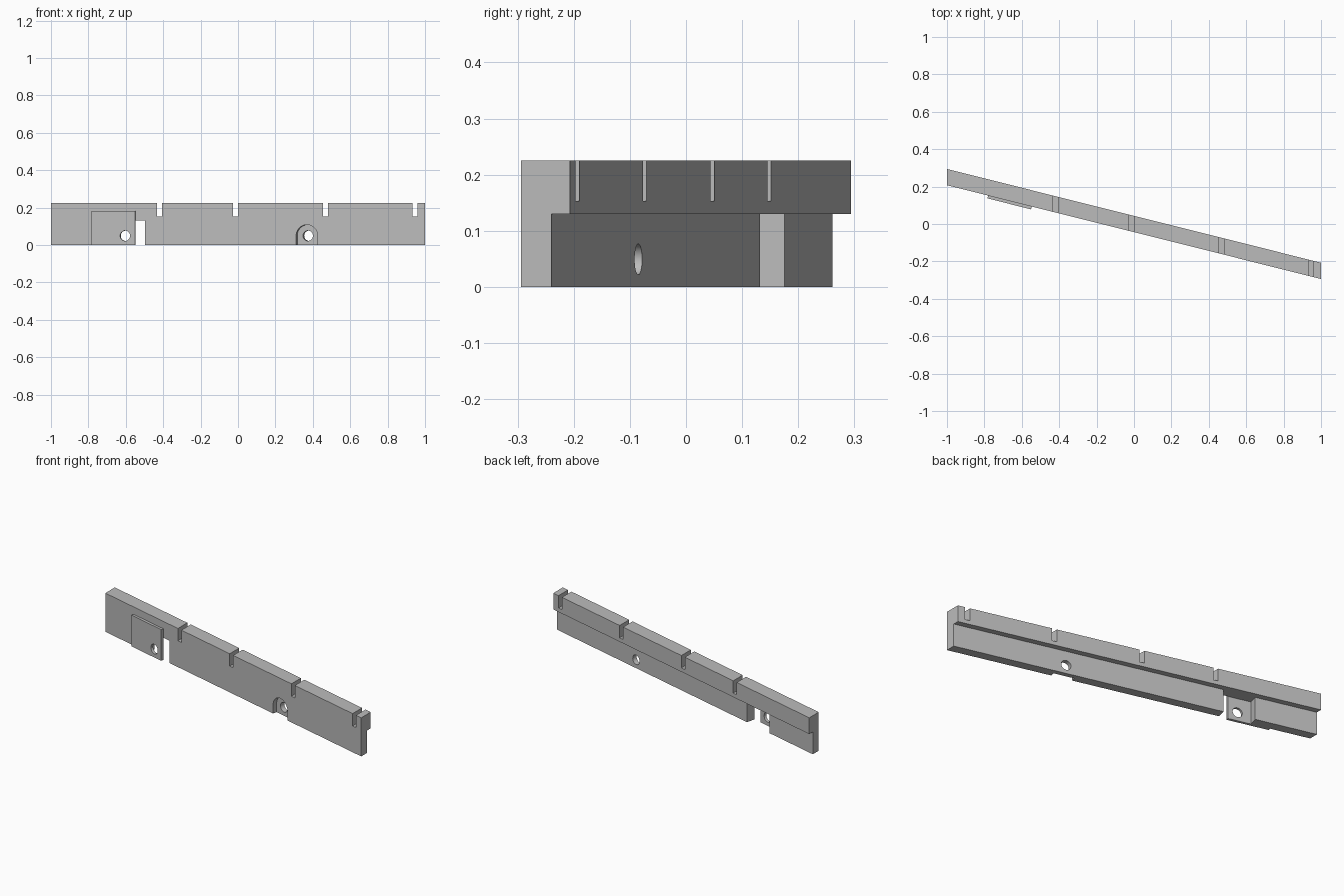
import bpy, bmesh, math
from mathutils import Matrix

cube = bpy.data.objects.get("Cube")
if cube:
    bpy.data.objects.remove(cube, do_unlink=True)

grey = bpy.data.materials.new("plain_grey")
grey.use_nodes = True
grey.diffuse_color = (0.5, 0.5, 0.5, 1)
grey.node_tree.nodes["Principled BSDF"].inputs["Base Color"].default_value = (0.5, 0.5, 0.5, 1)

SLOPE = 0.2505                      # the bar runs at a slant across x
ANGLE = math.atan(SLOPE)
TURN = Matrix.Rotation(-ANGLE, 4, 'Z')
FRONT = -0.0435 * math.cos(ANGLE)   # front face, measured along its normal
PLATE = 0.0155


def along(x):
    """Distance along the bar of the front-face point at world x."""
    return (x - FRONT * math.sin(ANGLE)) / math.cos(ANGLE)


def finish(bm, name, matrix):
    bmesh.ops.recalc_face_normals(bm, faces=bm.faces[:])
    bm.transform(matrix)
    mesh = bpy.data.meshes.new(name)
    bm.to_mesh(mesh)
    bm.free()
    mesh.materials.append(grey)
    obj = bpy.data.objects.new(name, mesh)
    bpy.context.collection.objects.link(obj)
    return obj


def prism(name, outline, depth, matrix=TURN):
    """Extrude a closed outline of 3D points by the depth vector."""
    bm = bmesh.new()
    face = bm.faces.new([bm.verts.new(p) for p in outline])
    ext = bmesh.ops.extrude_face_region(bm, geom=[face])
    verts = [g for g in ext["geom"] if isinstance(g, bmesh.types.BMVert)]
    bmesh.ops.translate(bm, verts=verts, vec=depth)
    return finish(bm, name, matrix)


def block(name, x0, x1, y0, y1, z0, z1, matrix=TURN):
    outline = [(x0, y0, z0), (x1, y0, z0), (x1, y0, z1), (x0, y0, z1)]
    return prism(name, outline, (0, y1 - y0, 0), matrix)


def arch(name, u, z, radius, y0, y1, start, end, steps, foot=None):
    """Round outline, or an arch with straight legs down to foot."""
    pts = []
    for i in range(steps + (foot is not None)):
        a = start + (end - start) * i / steps
        pts.append((u + radius * math.cos(a), y0, z + radius * math.sin(a)))
    if foot is not None:
        pts += [(u - radius, y0, foot), (u + radius, y0, foot)]
    return prism(name, pts, (0, y1 - y0, 0))


def cut(obj, cutter):
    cutter.hide_render = True
    mod = obj.modifiers.new("cut", 'BOOLEAN')
    mod.operation, mod.solver, mod.object = 'DIFFERENCE', 'EXACT', cutter
    bpy.context.view_layer.objects.active = obj
    bpy.ops.object.modifier_apply(modifier=mod.name)
    bpy.data.objects.remove(cutter, do_unlink=True)


# Bar: stepped section, swept along the slant with ends square to x
section = [(-0.0435, 0), (0.0105, 0), (0.0105, 0.13),
           (0.0435, 0.13), (0.0435, 0.225), (-0.0435, 0.225)]
bar = prism("slotted_bar", [(-1, v + SLOPE, z) for v, z in section],
            (2, -2 * SLOPE, 0), Matrix())

# Slots across the top edge
for x in (-0.4195, -0.0145, 0.468, 0.946):
    y = -SLOPE * x
    cut(bar, block("slot_cutter", x - 0.0133, x + 0.0133, y - 0.2, y + 0.2,
                   0.153, 0.3, Matrix()))

# Open pocket behind the plate
cut(bar, block("pocket_cutter", along(-0.673), along(-0.498), -0.2, 0.2, -0.1, 0.13))

# Arched recess with a through hole
u = along(0.368)
cut(bar, arch("recess_cutter", u, 0.049, 0.059, FRONT - 0.05, FRONT + 0.025,
              0, math.pi, 24, foot=-0.05))
cut(bar, arch("hole_cutter", u, 0.049, 0.0275, -0.2, 0.2, 0, math.tau, 32))

# Front plate with its hole
plate = block("front_plate", along(-0.78), along(-0.547), FRONT - PLATE, FRONT, 0, 0.182)
cut(plate, arch("hole_cutter", along(-0.6), 0.049, 0.0275, -0.2, 0.2, 0, math.tau, 32))

# Smooth the round walls, keep the edges sharp
for obj in (bar, plate):
    bpy.ops.object.select_all(action='DESELECT')
    obj.select_set(True)
    bpy.context.view_layer.objects.active = obj
    bpy.ops.object.shade_smooth_by_angle(angle=math.radians(30))
